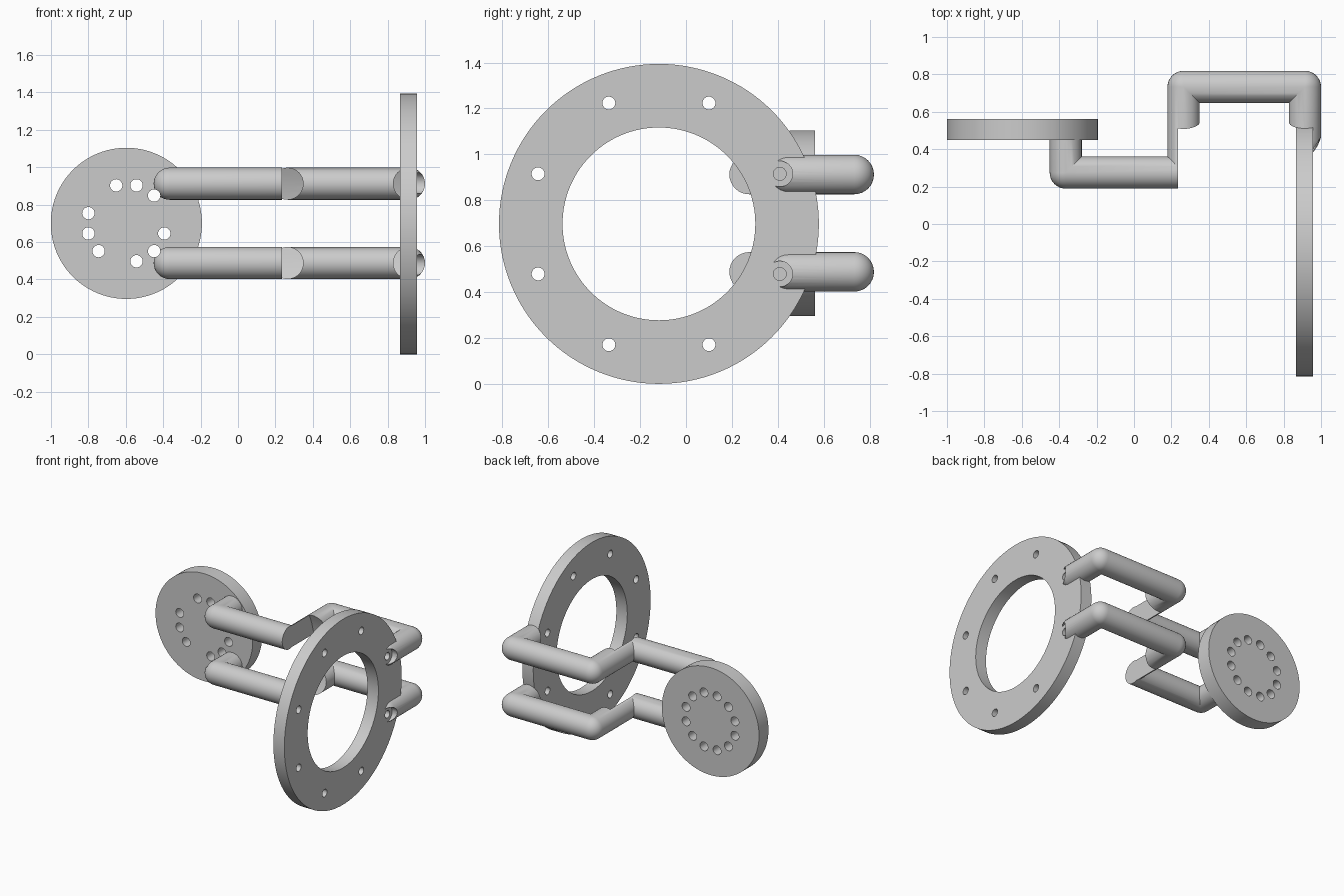
import bpy, bmesh, math
from mathutils import Vector, Matrix

cube = bpy.data.objects.get("Cube")
if cube:
    bpy.data.objects.remove(cube, do_unlink=True)

# One plain grey for everything
grey = bpy.data.materials.new("machined grey")
grey.use_nodes = True
GREY = (0.6, 0.6, 0.6, 1)
grey.diffuse_color = GREY
grey.node_tree.nodes["Principled BSDF"].inputs["Base Color"].default_value = GREY

RING = Vector((0.91, -0.118, 0.697))      # ring centre, axis along x
RING_R = 0.697
DISC = Vector((-0.597, 0.505, 0.70))      # disc centre, axis along y
TUBE_R = 0.086
ARM_X = 0.914                             # leg that meets the ring


def make_object(name, bm):
    bmesh.ops.recalc_face_normals(bm, faces=bm.faces)
    mesh = bpy.data.meshes.new(name)
    bm.to_mesh(mesh)
    bm.free()
    obj = bpy.data.objects.new(name, mesh)
    bpy.context.collection.objects.link(obj)
    return obj


def rods(name, axis, items, sides=32):
    """Cylinders along x or y; each item is (centre, radius, start, end)."""
    bm = bmesh.new()
    i = "xy".index(axis)
    turn = Matrix.Rotation(math.pi / 2, 4, "yx"[i].upper())
    for centre, radius, start, end in items:
        c = Vector(centre)
        c[i] = (start + end) / 2
        bmesh.ops.create_cone(bm, cap_ends=True, segments=sides, radius1=radius,
                              radius2=radius, depth=end - start,
                              matrix=Matrix.Translation(c) @ turn)
    return make_object(name, bm)


def cut(obj, cutters):
    """Subtract the cutters from obj and bake the result."""
    for c in cutters:
        c.hide_render = True
        mod = obj.modifiers.new("cut", "BOOLEAN")
        mod.operation = "DIFFERENCE"
        mod.solver = "EXACT"
        mod.object = c
    graph = bpy.context.evaluated_depsgraph_get()
    mesh = bpy.data.meshes.new_from_object(obj.evaluated_get(graph))
    obj.modifiers.clear()
    obj.data = mesh


def finish(obj):
    obj.data.materials.clear()
    obj.data.materials.append(grey)
    bpy.ops.object.select_all(action="DESELECT")
    obj.select_set(True)
    bpy.context.view_layer.objects.active = obj
    bpy.ops.object.shade_smooth_by_angle(angle=math.radians(30))


def circle_points(centre, radius, count, axis):
    """Evenly spaced points, offset by half a step, around an axis."""
    points = []
    for k in range(count):
        a = (k + 0.5) * math.tau / count
        u, w = radius * math.cos(a), radius * math.sin(a)
        points.append(centre + (Vector((0, u, w)) if axis == "x" else Vector((u, 0, w))))
    return points


def bent_tube(name, path, z, sides=32, steps=8):
    """Tube along a flat path: ball-rounded outside corners, mitred inside, ball end."""
    pts = [Vector((x, y, z)) for x, y in path]
    dirs = [(b - a).normalized() for a, b in zip(pts, pts[1:])]
    up = Vector((0, 0, 1))
    angles = [k * math.tau / sides for k in range(sides)]
    side = lambda d: Vector((d.y, -d.x, 0))
    loops = []

    def loop(centre, normal, scale=1.0):
        loops.append([centre + TUBE_R * scale * (math.cos(a) * normal + math.sin(a) * up)
                      for a in angles])

    loop(pts[0], side(dirs[0]))
    for p, d1, d2 in zip(pts[1:], dirs, dirs[1:]):
        turn = 1 if d1.cross(d2).z > 0 else -1
        miter = side(d1) + side(d2)
        for s in range(steps + 1):
            t = s / steps * math.pi / 2
            n = side(d1) * math.cos(t) + side(d2) * math.sin(t)
            loops.append([p + TUBE_R * (math.cos(a) * (n if turn * math.cos(a) > 0 else miter)
                                        + math.sin(a) * up) for a in angles])
    for s in range(steps):
        t = s / steps * math.pi / 2
        loop(pts[-1] + dirs[-1] * TUBE_R * math.sin(t), side(dirs[-1]), math.cos(t))

    bm = bmesh.new()
    rows = [[bm.verts.new(v) for v in row] for row in loops]
    for r1, r2 in zip(rows, rows[1:]):
        for k in range(sides):
            j = (k + 1) % sides
            bm.faces.new((r1[k], r1[j], r2[j], r2[k]))
    bm.faces.new(rows[0])
    bm.faces.new(rows[-1])
    bmesh.ops.remove_doubles(bm, verts=bm.verts, dist=1e-5)
    return make_object(name, bm)


# Hole patterns shared by the plates and the arms
bolts = circle_points(RING, 0.57, 8, "x")
pins = circle_points(DISC, 0.21, 12, "y")
blind = [p for k, p in enumerate(pins) if k % 4 == 0]
through = [p for k, p in enumerate(pins) if k % 4]

bolt_cut = rods("bolt_hole_cutter", "x", [(p, 0.028, 0.7, 1.1) for p in bolts])
head_cut = rods("bolt_head_cutter", "x", [(p, 0.056, 0.951, 1.1) for p in bolts])
pin_cut = rods("pin_hole_cutter", "y", [(p, 0.033, 0, 0.7) for p in through])
blind_cut = rods("blind_hole_cutter", "y", [(p, 0.033, 0.48, 0.7) for p in blind])
bore_cut = rods("ring_bore_cutter", "x", [(RING, 0.42, 0.7, 1.1)], 128)
swing_cut = rods("swing_clearance_cutter", "x", [(RING, RING_R - 0.002, 0.235, 0.91)], 128)

# Large mounting ring
ring = rods("mounting_ring", "x", [(RING, RING_R, 0.865, 0.956)], 128)
cut(ring, [bore_cut, bolt_cut])
finish(ring)

# Small round flange
disc = rods("round_flange", "y", [(DISC, 0.404, 0.45, 0.562)], 96)
cut(disc, [pin_cut, blind_cut])
finish(disc)

# Two cranked arms linking flange and ring
crank = [(-0.365, 0.47), (-0.365, 0.275), (0.265, 0.275),
         (0.265, 0.733), (ARM_X, 0.733), (ARM_X, 0.445)]
for name, dz in (("upper_arm", 0.212), ("lower_arm", -0.212)):
    arm = bent_tube(name, crank, 0.70 + dz)
    cut(arm, [swing_cut, bolt_cut, head_cut, pin_cut])
    finish(arm)

# Cutters are no longer needed
for c in (bolt_cut, head_cut, pin_cut, blind_cut, bore_cut, swing_cut):
    bpy.data.objects.remove(c, do_unlink=True)
